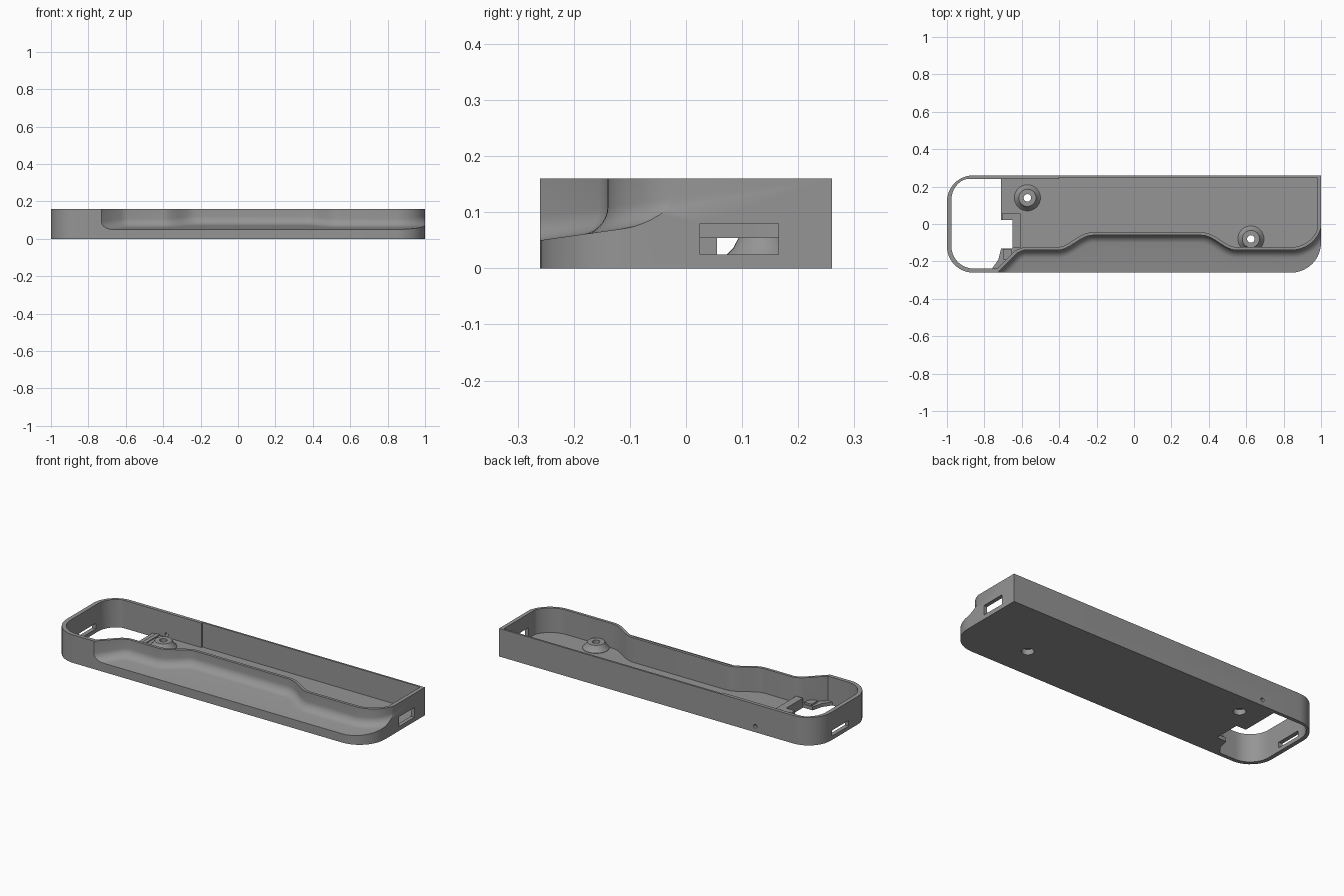
import bpy, bmesh, math
from mathutils import Vector

if "Cube" in bpy.data.objects:
    bpy.data.objects.remove(bpy.data.objects["Cube"])


def rings_to_object(name, rings):
    """Closed solid from stacked rings of equal point count."""
    bm = bmesh.new()
    rows = [[bm.verts.new(p) for p in ring] for ring in rings]
    n = len(rows[0])
    for a, b in zip(rows, rows[1:]):
        for i in range(n):
            j = (i + 1) % n
            bm.faces.new((a[i], a[j], b[j], b[i]))
    bm.faces.new(rows[0][::-1])
    bm.faces.new(rows[-1])
    bmesh.ops.recalc_face_normals(bm, faces=bm.faces)
    me = bpy.data.meshes.new(name)
    bm.to_mesh(me)
    bm.free()
    ob = bpy.data.objects.new(name, me)
    bpy.context.collection.objects.link(ob)
    return ob


def prism(name, pts, z0, z1):
    return rings_to_object(name, [[(x, y, z) for x, y in pts] for z in (z0, z1)])


def box(name, x0, x1, y0, y1, z0, z1):
    return prism(name, [(x0, y0), (x1, y0), (x1, y1), (x0, y1)], z0, z1)


def circle(x, y, r, n=32):
    return [(x + r * math.cos(2 * math.pi * i / n), y + r * math.sin(2 * math.pi * i / n))
            for i in range(n)]


def combine(ob, tool, op):
    """Apply a boolean and discard the tool."""
    tool.hide_render = True
    mod = ob.modifiers.new("cut", 'BOOLEAN')
    mod.object, mod.operation, mod.solver = tool, op, 'EXACT'
    dg = bpy.context.evaluated_depsgraph_get()
    me = bpy.data.meshes.new_from_object(ob.evaluated_get(dg))
    ob.modifiers.clear()
    ob.data = me
    bpy.data.objects.remove(tool)


def rounded(x0, x1, y0, y1, radii, n=10):
    """Rounded rectangle, radii from front left counter-clockwise."""
    pts = []
    for k, (cx, cy, sx, sy) in enumerate([(x0, y0, 1, 1), (x1, y0, -1, 1),
                                          (x1, y1, -1, -1), (x0, y1, 1, -1)]):
        r = radii[k]
        if r == 0:
            pts.append((cx, cy))
            continue
        for i in range(n + 1):
            a = math.pi * (1 + k / 2) + math.pi / 2 * i / n
            pts.append((cx + sx * r + r * math.cos(a), cy + sy * r + r * math.sin(a)))
    return pts


# Wavy front wall line, left to right
wave = [(-1.3, -0.46), (-0.95, -0.46), (-0.73, -0.26), (-0.625, -0.155), (-0.59, -0.14)]


def s_curve(x0, x1, y0, y1, n=14):
    return [(x0 + (x1 - x0) * i / n,
             y0 + (y1 - y0) * (0.5 - 0.5 * math.cos(math.pi * i / n))) for i in range(n + 1)]


wave += s_curve(-0.41, -0.22, -0.14, -0.06) + s_curve(0.36, 0.55, -0.06, -0.14)
wave += [(0.84 + 0.165 * math.sin(t), 0.02 - 0.16 * math.cos(t))
         for t in [math.pi / 2 * i / 14 for i in range(15)]]
wave.append((1.02, 0.5))


def offset_wave(d):
    out = []
    for i, p in enumerate(wave):
        a = Vector(wave[max(i - 1, 0)])
        b = Vector(wave[min(i + 1, len(wave) - 1)])
        q = Vector(p)
        t = Vector((0, 0))
        if i > 0:
            t += (q - a).normalized()
        if i < len(wave) - 1:
            t += (b - q).normalized()
        t.normalize()
        out.append((p[0] + t.y * d, p[1] - t.x * d))
    return out


BACK = [(1.3, 0.6), (-1.3, 0.6)]


def ledge(y):
    return 0.05 + 0.14 * (y + 0.26)


# Case solid: wall, cove fillet and sloping front ledge
R = 0.042
rings = [[(x, y, 0.35) for x, y in wave + BACK]]
for i in range(8):
    a = math.pi / 2 * i / 7
    pts = offset_wave(R * (1 - math.cos(a))) + BACK
    rings.append([(x, y, ledge(y) + R * (1 - math.sin(a))) for x, y in pts])
front = [(x, -0.6) for x, y in offset_wave(R)] + BACK
rings.append([(x, y, ledge(y)) for x, y in front])
rings.append([(x, y, -0.1) for x, y in front])
case = rings_to_object("case", rings)
outline = rounded(-1, 1, -0.26, 0.26, (0.14, 0.16, 0, 0.14))
combine(case, prism("outline", outline, 0, 0.16), 'INTERSECT')

# Inner cavity, with a slightly thicker rear wall on the left
inner = rounded(-0.976, 0.978, -0.238, 0.249, (0.118, 0, 0, 0.118))
inner = [(x, min(y, 0.24) if x < 0 else y) for x, y in inner]
k = next(i for i, p in enumerate(inner) if p == (0.978, 0.249))
inner[k + 1:k + 1] = [(-0.4, 0.249), (-0.4, 0.24)]


def cavity(name, pts, z0, z1):
    ob = prism(name, inner, -0.2, 0.4)
    combine(ob, prism("wave_tool", offset_wave(-0.016) + BACK, -0.3, 0.5), 'INTERSECT')
    combine(ob, prism("limit", pts, z0, z1), 'INTERSECT')
    return ob


big = [(-2, -1), (2, -1), (2, 1), (-2, 1)]
combine(case, cavity("cavity", big, 0.02, 0.3), 'DIFFERENCE')

# Open left end with a latch notch
opening = [(-1.2, -0.4), (-0.78, -0.4), (-0.76, -0.24), (-0.725, -0.19), (-0.71, -0.13),
           (-0.65, -0.13), (-0.65, 0.022), (-0.71, 0.022), (-0.71, 0.4), (-1.2, 0.4)]
combine(case, cavity("opening", opening, -0.1, 0.1), 'DIFFERENCE')

# Latch bracket and low rib
bracket = [(-0.65, -0.128), (-0.607, -0.128), (-0.607, 0.055), (-0.705, 0.055),
           (-0.705, 0.022), (-0.65, 0.022)]
combine(case, prism("bracket", bracket, 0.01, 0.055), 'UNION')
combine(case, box("rib", -0.685, -0.662, 0.05, 0.245, 0.01, 0.025), 'UNION')
combine(case, box("front_rib", -0.7, -0.655, -0.19, -0.135, 0.01, 0.03), 'UNION')

# Screw bosses with through holes and counterbores
for bx, by in ((-0.57, 0.14), (0.625, -0.08)):
    prof = [(0.07, 0.01), (0.07, 0.022), (0.056, 0.036), (0.046, 0.055)]
    boss = rings_to_object("boss", [[(x, y, z) for x, y in circle(bx, by, r)] for r, z in prof])
    combine(case, boss, 'UNION')
    combine(case, prism("bore", circle(bx, by, 0.02), -0.1, 0.15), 'DIFFERENCE')
    combine(case, prism("counterbore", circle(bx, by, 0.032), -0.1, 0.03), 'DIFFERENCE')

# Right port, left slot and rear pinhole
combine(case, box("port", 0.95, 1.1, 0.025, 0.165, 0.025, 0.08), 'DIFFERENCE')
combine(case, box("slot", -1.1, -0.95, -0.04, 0.11, 0.022, 0.054), 'DIFFERENCE')
pin = rings_to_object("pin", [[(x, y, z) for x, z in circle(-0.62, 0.034, 0.011, 16)]
                              for y in (0.225, 0.4)])
combine(case, pin, 'DIFFERENCE')

# Colour and shading
grey = bpy.data.materials.new("grey plastic")
grey.diffuse_color = (0.3, 0.3, 0.3, 1)
grey.use_nodes = True
grey.node_tree.nodes["Principled BSDF"].inputs["Base Color"].default_value = grey.diffuse_color
case.data.materials.clear()
case.data.materials.append(grey)
for p in case.data.polygons:
    p.material_index = 0
bpy.context.view_layer.objects.active = case
case.select_set(True)
bpy.ops.object.shade_smooth_by_angle(angle=math.radians(30))
